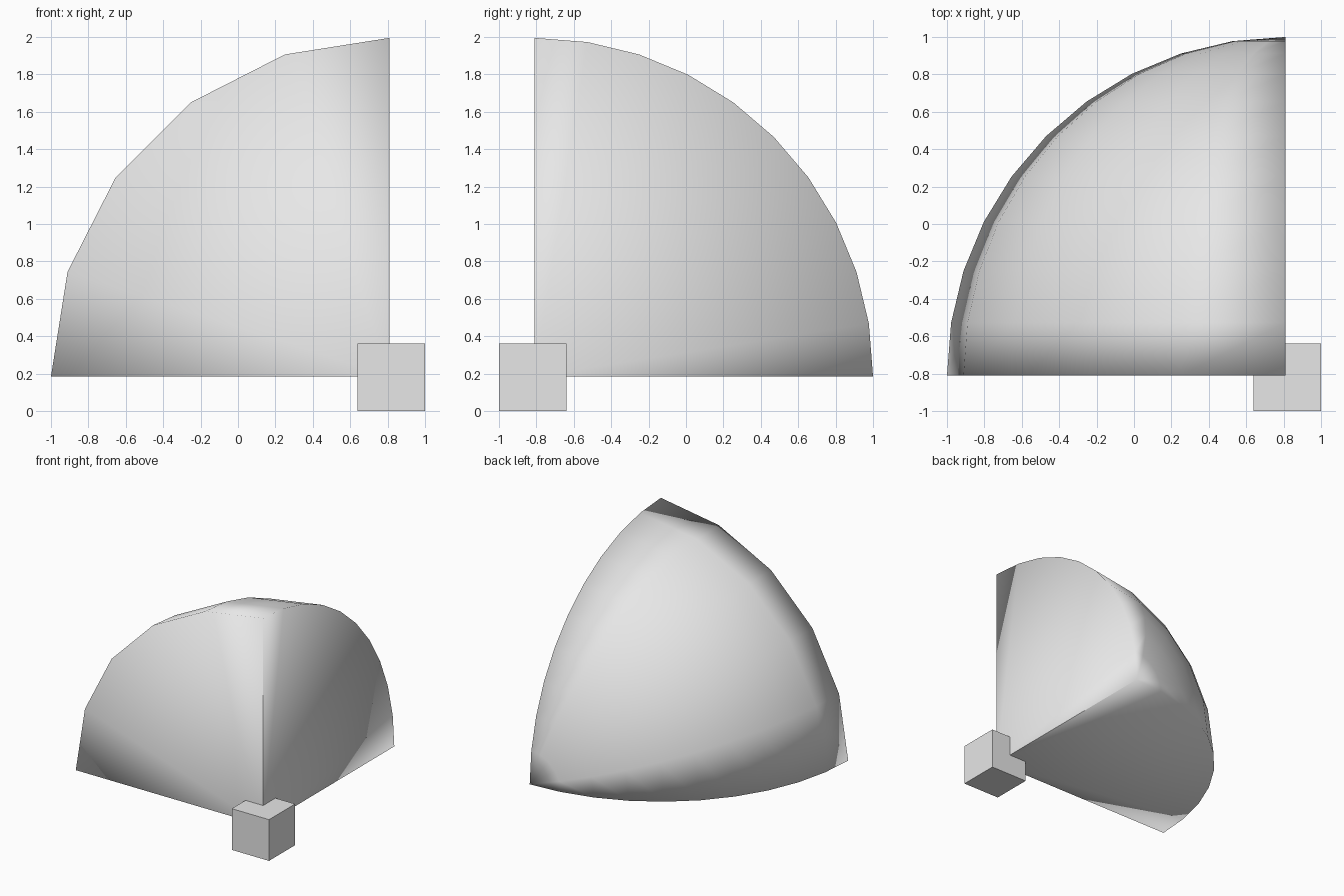
import bpy, bmesh
from math import sin, cos, pi
from mathutils import Vector

old = bpy.data.objects.get("Cube")
if old:
    bpy.data.objects.remove(old, do_unlink=True)

RADIUS = 1.81
CORNER = Vector((0.81, -0.81, 0.185))
SEGMENTS, RINGS = 5, 10

grey = bpy.data.materials.new("light grey")
grey.use_nodes = True
grey.diffuse_color = (0.8, 0.8, 0.8, 1)
grey.node_tree.nodes["Principled BSDF"].inputs["Base Color"].default_value = grey.diffuse_color


def add_object(name, bm, smooth):
    mesh = bpy.data.meshes.new(name)
    for face in bm.faces:
        face.smooth = smooth
    bm.to_mesh(mesh)
    bm.free()
    mesh.materials.append(grey)
    obj = bpy.data.objects.new(name, mesh)
    bpy.context.collection.objects.link(obj)
    return obj


# Sphere octant: curved shell with its pole towards the back
bm = bmesh.new()
rows = []
for i in range(RINGS):
    lat = i * pi / 2 / RINGS
    row = []
    for j in range(SEGMENTS + 1):
        lon = j * pi / 2 / SEGMENTS
        offset = Vector((-cos(lat) * cos(lon), sin(lat), cos(lat) * sin(lon)))
        row.append(bm.verts.new(CORNER + RADIUS * offset))
    rows.append(row)
pole = bm.verts.new(CORNER + Vector((0, RADIUS, 0)))

for a, b in zip(rows, rows[1:]):
    for j in range(SEGMENTS):
        bm.faces.new((a[j], a[j + 1], b[j + 1], b[j]))
for j in range(SEGMENTS):
    bm.faces.new((rows[-1][j], rows[-1][j + 1], pole))

# Three flat quarter discs, each a fan sharing the shell's rim
rims = (rows[0],
        [r[0] for r in rows] + [pole],
        [r[-1] for r in rows] + [pole])
for rim in rims:
    centre = bm.verts.new(CORNER)
    for p, q in zip(rim, rim[1:]):
        bm.faces.new((centre, p, q))

# Turn every face outward from a point inside the solid
inside = CORNER + Vector((-0.5, 0.5, 0.5))
bm.normal_update()
for face in bm.faces:
    if face.normal.dot(face.calc_center_median() - inside) < 0:
        face.normal_flip()
add_object("sphere_octant", bm, True)

# Small cube at the corner
bm = bmesh.new()
bmesh.ops.create_cube(bm, size=0.36)
cube = add_object("corner_cube", bm, False)
cube.location = (0.82, -0.82, 0.18)
